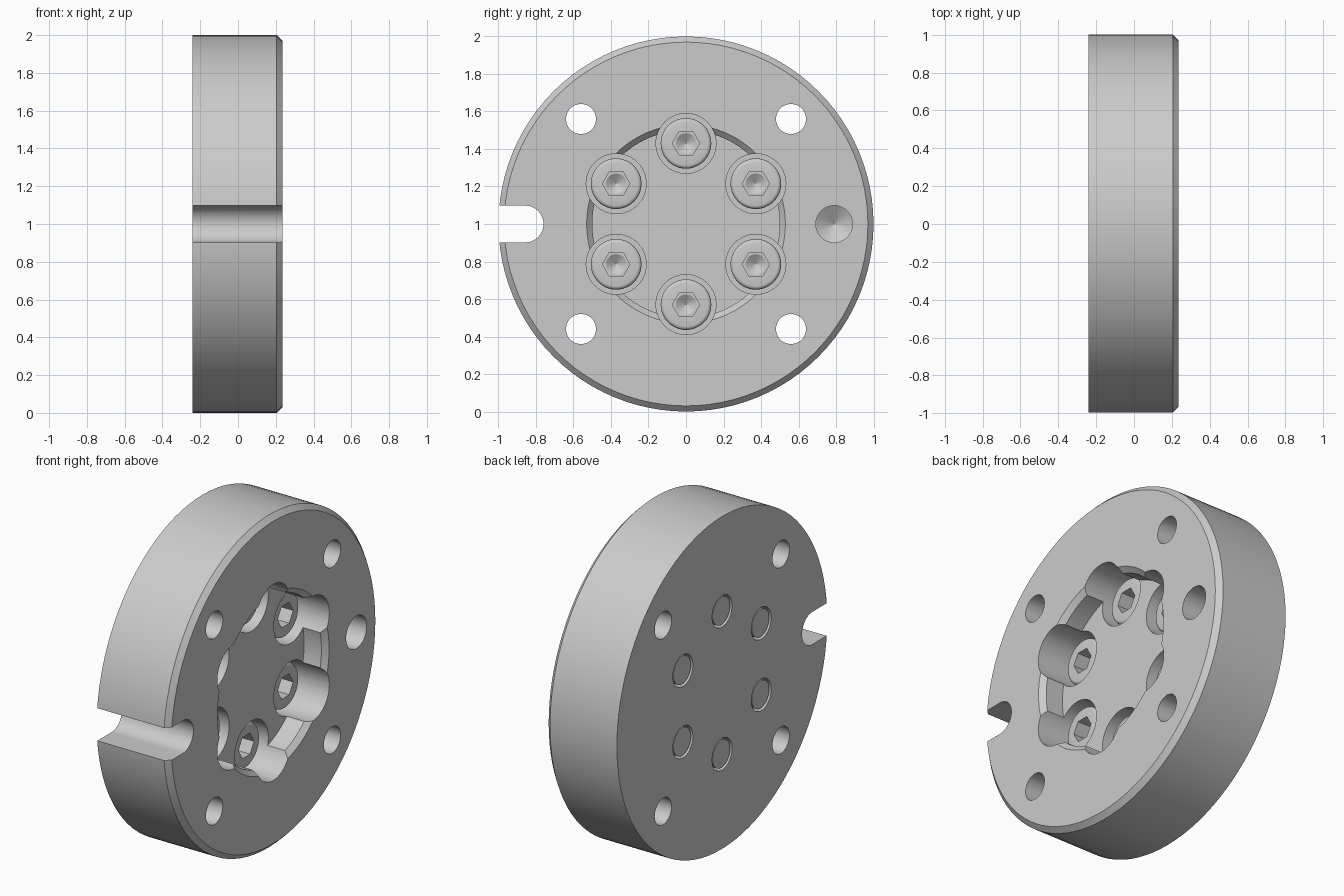
import bpy, bmesh
from math import sin, cos, pi, radians

if "Cube" in bpy.data.objects:
    bpy.data.objects.remove(bpy.data.objects["Cube"])

FRONT, BACK = 0.235, -0.24      # the two flat ends along x
FLOOR, SEAT = 0.09, -0.125      # pocket floor and counterbore floor


def new_object(name, bm):
    bmesh.ops.recalc_face_normals(bm, faces=bm.faces)
    me = bpy.data.meshes.new(name)
    bm.to_mesh(me)
    bm.free()
    ob = bpy.data.objects.new(name, me)
    bpy.context.collection.objects.link(ob)
    return ob


def lathe(name, profile, y=0.0, z=1.0, n=48):
    """Solid of revolution about an x-parallel axis; profile = (x, radius)."""
    bm = bmesh.new()
    rings = []
    for x, r in profile:
        rings.append([bm.verts.new((x, y + r * cos(2 * pi * i / n),
                                    z + r * sin(2 * pi * i / n))) for i in range(n)])
    for a, b in zip(rings, rings[1:]):
        for i in range(n):
            j = (i + 1) % n
            bm.faces.new((a[i], a[j], b[j], b[i]))
    bm.faces.new(rings[0])
    bm.faces.new(rings[-1])
    return new_object(name, bm)


def box(name, lo, hi):
    bm = bmesh.new()
    bmesh.ops.create_cube(bm, size=1)
    for v in bm.verts:
        v.co = [(a + b) / 2 + c * (b - a) for a, b, c in zip(lo, hi, v.co)]
    return new_object(name, bm)


def cut(ob, cutters):
    for c in cutters:
        m = ob.modifiers.new("cut", 'BOOLEAN')
        m.operation, m.solver, m.object = 'DIFFERENCE', 'EXACT', c
    dg = bpy.context.evaluated_depsgraph_get()
    me = bpy.data.meshes.new_from_object(ob.evaluated_get(dg))
    ob.modifiers.clear()
    ob.data = me
    for c in cutters:
        bpy.data.objects.remove(c)


def smooth(ob):
    bpy.ops.object.select_all(action='DESELECT')
    ob.select_set(True)
    bpy.context.view_layer.objects.active = ob
    bpy.ops.object.shade_smooth_by_angle(angle=radians(25))


# Disc with chamfered rim and chamfered central pocket
disc = lathe("flange_disc", [(BACK, 1), (0.205, 1), (FRONT, 0.97), (FRONT, 0.53),
                             (0.205, 0.5), (FLOOR, 0.5)], n=96)

screw_spots = [(0.43 * cos(radians(a)), 1 + 0.43 * sin(radians(a)))
               for a in range(30, 390, 60)]

cutters = []
# Stepped screw holes
for y, z in screw_spots:
    cutters.append(lathe("bore", [(-0.4, 0.095), (SEAT, 0.095), (SEAT, 0.16), (0.4, 0.16)], y, z))
# Four plain through holes
for sy in (-1, 1):
    for sz in (-1, 1):
        cutters.append(lathe("hole", [(-0.4, 0.08), (0.4, 0.08)], 0.56 * sy, 1 + 0.56 * sz))
# Blind hole with drill point
cutters.append(lathe("blind", [(-0.06, 0.001), (0.0, 0.098), (0.4, 0.098)], 0.79, 1))
# Round-ended rim slot
cutters.append(lathe("slot_end", [(-0.4, 0.098), (0.4, 0.098)], -0.858, 1))
cutters.append(box("slot", (-0.4, -1.2, 0.902), (0.4, -0.858, 1.098)))
cut(disc, cutters)
smooth(disc)

# Socket-head screws with rounded rims
TOP = 0.055
for k, (y, z) in enumerate(screw_spots):
    rim = [(TOP - 0.02 * (1 - sin(radians(a))), 0.115 + 0.02 * cos(radians(a)))
           for a in (0, 22.5, 45, 67.5, 90)]
    screw = lathe("cap_screw_%d" % (k + 1),
                  [(BACK + 0.005, 0.083), (SEAT, 0.083), (SEAT, 0.135)] + rim, y, z)
    cut(screw, [lathe("hex", [(TOP - 0.09, 0.073), (0.3, 0.073)], y, z, 6),
                lathe("tip", [(TOP - 0.125, 0.001), (TOP - 0.085, 0.062)], y, z, 30)])
    smooth(screw)
